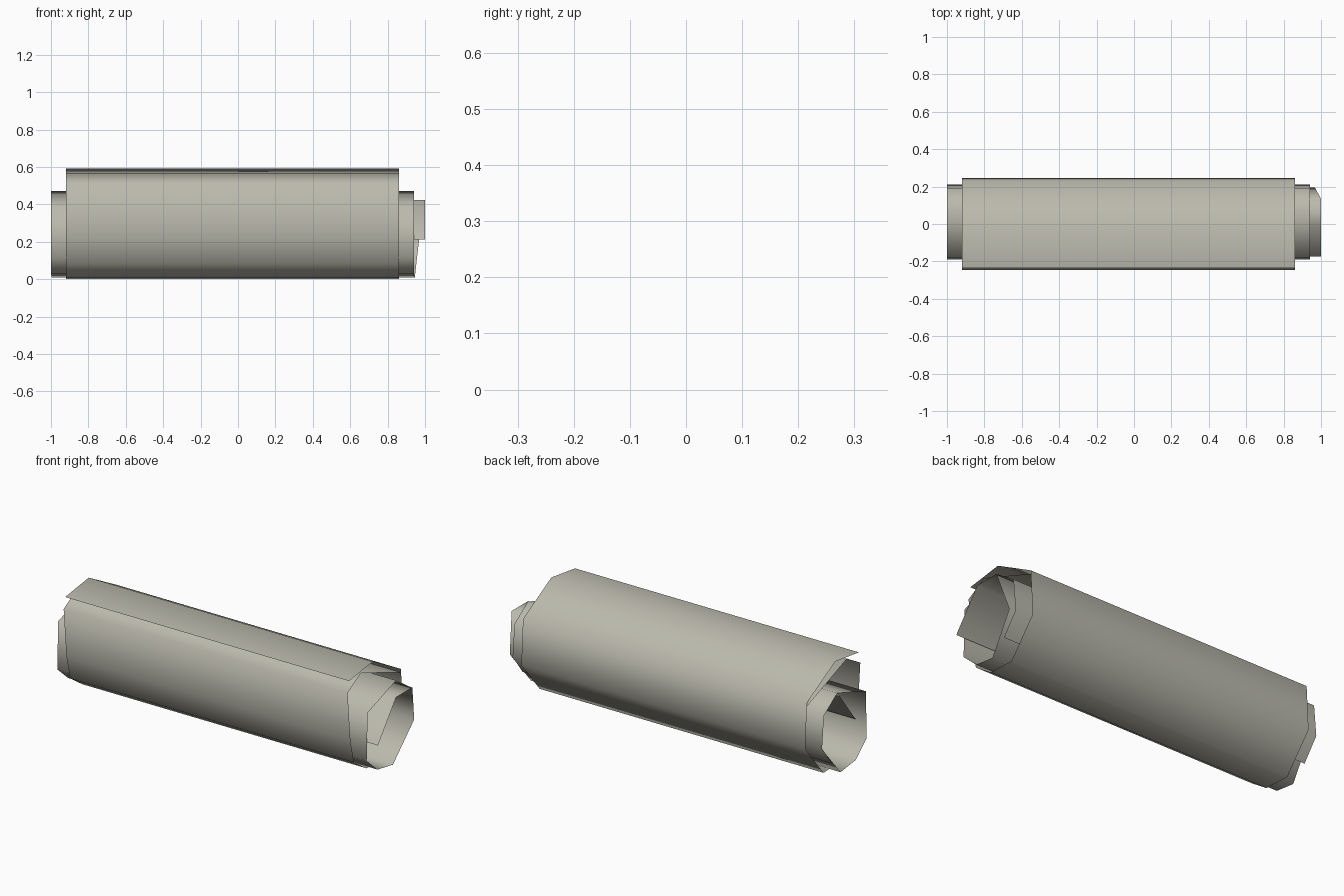
import bpy

if "Cube" in bpy.data.objects:
    bpy.data.objects.remove(bpy.data.objects["Cube"])

# single flat colour
paper = bpy.data.materials.new("grey beige sheet")
paper.diffuse_color = (0.50, 0.49, 0.42, 1)
paper.use_nodes = True
paper.node_tree.nodes["Principled BSDF"].inputs["Base Color"].default_value = paper.diffuse_color


def rolled_sheet(name, spiral):
    """Sweep a spiral of (y, z, left x, right x) points into a thin open sheet."""
    verts = []
    for y, z, x0, x1 in spiral:
        verts += [(x0, y, z), (x1, y, z)]
    faces = [(2 * i, 2 * i + 1, 2 * i + 3, 2 * i + 2) for i in range(len(spiral) - 1)]
    mesh = bpy.data.meshes.new(name)
    mesh.from_pydata(verts, [], faces)
    mesh.materials.append(paper)
    mesh.polygons.foreach_set("use_smooth", [True] * len(faces))
    obj = bpy.data.objects.new(name, mesh)
    bpy.context.collection.objects.link(obj)
    return obj


# outer wrap: overhanging flap first, tucked edge last
outer = [(-0.234, 0.563), (-0.022, 0.592), (0.231, 0.454), (0.246, 0.197),
         (0.082, 0.001), (-0.078, 0.009), (-0.19, 0.085), (-0.222, 0.222),
         (-0.247, 0.50), (-0.127, 0.568), (0.227, 0.436)]
# both spirals are reversed in order so the normals face outward
rolled_sheet("outer_wrap", [(y, z, -0.92, 0.86) for y, z in reversed(outer)])

# inner roll: straight ends on the first turn, core slides out to the right
turn = [(0.12, 0.09), (0.21, 0.208), (0.193, 0.39), (0.073, 0.471),
        (-0.182, 0.384), (-0.19, 0.115), (-0.093, 0.029)]
core = [(0.038, 0.008, 0.005), (0.195, 0.21, 0.028), (0.133, 0.424, 0.06),
        (-0.013, 0.424, 0.06), (-0.175, 0.213, 0.06)]
inner = [(y, z, -1.0, 0.94) for y, z in turn]
inner += [(y, z, -1.0 + s, 0.94 + s) for y, z, s in core]
rolled_sheet("inner_roll", inner[::-1])
